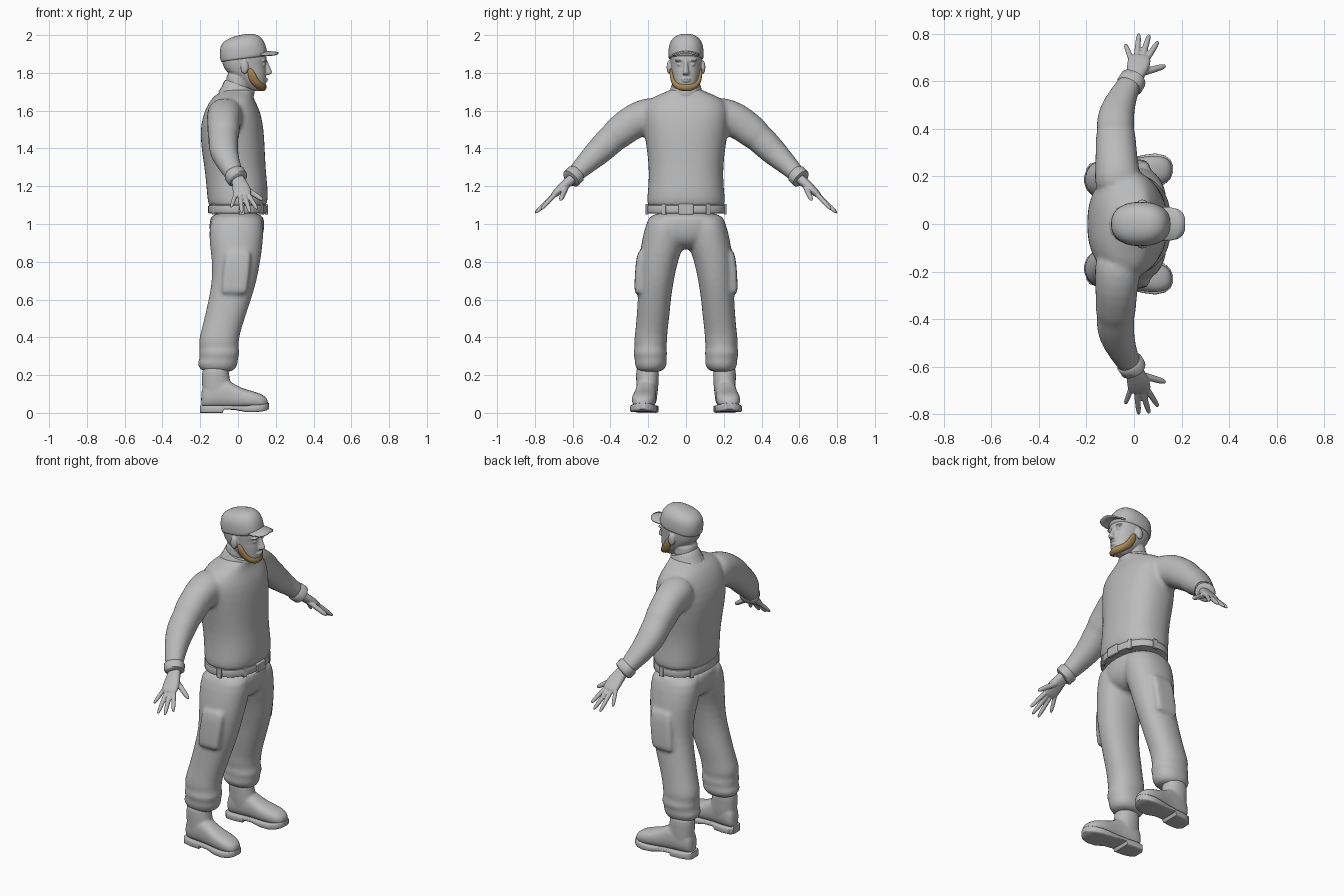
import bpy, bmesh, math
from mathutils import Vector, Matrix

def material(name, rgb):
    m = bpy.data.materials.new(name)
    m.diffuse_color = (*rgb, 1)
    return m

GREY = material("plain grey", (0.5, 0.5, 0.5))
TAN = material("beard tan", (0.39, 0.24, 0.09))

def spow(v, p):
    return math.copysign(abs(v) ** p, v)

def loft(bm, rings, s=1, n=20, e=2.2, axis=None, ref=(1, 0, 0)):
    """Skin superellipse rings (x, y, z, radius_u, radius_v); s=-1 mirrors in y."""
    P = [Vector(r[:3]) for r in rings]
    loops = []
    for i, r in enumerate(rings):
        t = Vector(axis) if axis else (P[min(i + 1, len(P) - 1)] - P[max(i - 1, 0)]).normalized()
        u = Vector(ref)
        u = (u - t * u.dot(t)).normalized()
        v = t.cross(u)
        ring = []
        for k in range(n):
            a = 2 * math.pi * k / n
            p = P[i] + u * r[3] * spow(math.cos(a), 2 / e) + v * r[4] * spow(math.sin(a), 2 / e)
            ring.append(bm.verts.new((p.x, p.y * s, p.z)))
        loops.append(ring)
    for a, b in zip(loops, loops[1:]):
        for k in range(n):
            bm.faces.new((a[k], a[(k + 1) % n], b[(k + 1) % n], b[k]))
    bm.faces.new(loops[0])
    bm.faces.new(loops[-1])

def stack(bm, rows, s=1, **kw):
    """Horizontal slices (z, x0, x1, y0, y1)."""
    loft(bm, [((a + b) / 2, (c + d) / 2, z, (b - a) / 2, (d - c) / 2) for z, a, b, c, d in rows],
         s, axis=(0, 0, 1), **kw)

def ball(bm, c, r):
    bmesh.ops.create_uvsphere(bm, u_segments=16, v_segments=10, radius=1,
                              matrix=Matrix.Translation(c) @ Matrix.Diagonal((*r, 1)))

def box(bm, c, size, rot=0):
    bmesh.ops.create_cube(bm, size=1, matrix=Matrix.Translation(c) @ Matrix.Rotation(rot, 4, 'Z')
                          @ Matrix.Diagonal((*size, 1)))

def finish(name, bm, mat=GREY, sub=0, voxel=0, smooth=0, bevel=0, angle=40):
    bmesh.ops.recalc_face_normals(bm, faces=bm.faces)
    me = bpy.data.meshes.new(name)
    bm.to_mesh(me)
    bm.free()
    me.materials.append(mat)
    ob = bpy.data.objects.new(name, me)
    bpy.context.collection.objects.link(ob)
    bpy.ops.object.select_all(action='DESELECT')
    ob.select_set(True)
    bpy.context.view_layer.objects.active = ob
    bpy.ops.object.shade_smooth_by_angle(angle=math.radians(180 if sub else angle))
    if bevel:
        m = ob.modifiers.new("bevel", 'BEVEL')
        m.width, m.segments = bevel, 2
    if sub:
        ob.modifiers.new("subdivide", 'SUBSURF').levels = sub
    if voxel:
        m = ob.modifiers.new("merge", 'REMESH')
        m.mode, m.voxel_size, m.use_smooth_shade = 'VOXEL', voxel, True
    if smooth:
        m = ob.modifiers.new("relax", 'SMOOTH')
        m.factor, m.iterations = 0.5, smooth
    return ob

# Jumper: torso with both sleeves merged
bm = bmesh.new()
stack(bm, [(z, a, b, -h, h) for z, a, b, h in [
    (1.085, -.145, .14, .195), (1.10, -.158, .152, .206), (1.14, -.163, .16, .207), (1.2, -.168, .157, .2),
    (1.3, -.178, .146, .196), (1.42, -.198, .142, .212), (1.52, -.2, .135, .226), (1.6, -.178, .118, .23),
    (1.65, -.15, .09, .21), (1.68, -.125, .08, .16), (1.7, -.09, .08, .1), (1.72, -.07, .08, .075)]], n=28, e=2.3)
for s in (1, -1):
    loft(bm, [(-.06, .13, 1.575, .1, .10), (-.07, .2, 1.57, .098, .1), (-.073, .265, 1.552, .09, .094),
              (-.076, .33, 1.505, .086, .088), (-.077, .365, 1.475, .086, .086), (-.077, .38, 1.462, .078, .078),
              (-.078, .42, 1.425, .081, .078), (-.075, .465, 1.38, .076, .072), (-.05, .53, 1.32, .062, .058),
              (-.028, .572, 1.278, .052, .048), (-.012, .6, 1.25, .05, .046)], s)
finish("jumper", bm, sub=1, voxel=.011, smooth=4)

# Collar
bm = bmesh.new()
loft(bm, [(-.015, 0, 1.665, .095, .1), (-.002, 0, 1.7, .088, .086), (.008, 0, 1.728, .086, .079),
          (.011, 0, 1.736, .08, .073)], n=28, e=2)
finish("collar", bm, angle=50)

# Sleeve cuffs
for s, side in ((1, "left"), (-1, "right")):
    bm = bmesh.new()
    loft(bm, [(-.022, .578, 1.27, .05, .046), (-.018, .584, 1.264, .057, .053),
              (-.003, .608, 1.24, .056, .052), (.001, .613, 1.235, .046, .042)], s, n=24)
    finish(side + "_cuff", bm, angle=50)

# Hands: palm, four fingers and thumb merged
for s, side in ((1, "left"), (-1, "right")):
    bm = bmesh.new()
    loft(bm, [(-.005, .59, 1.252, .034, .028), (.004, .62, 1.225, .036, .026), (.016, .655, 1.195, .048, .024),
              (.023, .69, 1.162, .05, .02), (.025, .71, 1.145, .042, .014)], s, n=16, e=2.5)
    for base, tip, r in [((.055, .695, 1.155), (.1, .765, 1.08), .0125), ((.035, .702, 1.15), (.063, .793, 1.062), .013),
                         ((.012, .702, 1.15), (.02, .797, 1.06), .0125), ((-.012, .692, 1.158), (-.036, .755, 1.09), .0115),
                         ((.03, .635, 1.195), (.13, .664, 1.128), .015)]:
        a, b = Vector(base), Vector(tip)
        rings = []
        for t, k in ((-.15, 1), (.15, 1.1), (.5, 1.02), (.8, .95), (.97, .7), (1.04, .3)):
            rings.append((*a.lerp(b, t), r * k, r * k))
        loft(bm, rings, s, n=10, e=2, ref=(.7, -.7, 0))
    finish(side + "_hand", bm, sub=1, voxel=.004, smooth=2)

# Trousers: hips, legs and thigh pockets merged
bm = bmesh.new()
stack(bm, [(1.07, -.145, .138, -.197, .197), (1.0, -.154, .142, -.213, .213), (.93, -.15, .135, -.19, .19),
           (.885, -.11, .1, -.11, .11), (.865, -.05, .05, -.05, .05)], n=28)
for s in (1, -1):
    stack(bm, [(1.06, -.14, .13, .01, .195), (.97, -.155, .138, .0, .222), (.88, -.15, .13, .012, .24),
               (.81, -.138, .12, .042, .248), (.7, -.138, .1, .064, .25), (.62, -.152, .076, .078, .255),
               (.5, -.178, .036, .088, .262), (.42, -.2, .01, .1, .27), (.37, -.21, .004, .098, .277),
               (.345, -.2, .002, .108, .268), (.315, -.21, .012, .095, .285), (.29, -.2, -.002, .107, .268),
               (.262, -.218, .002, .096, .276), (.235, -.205, -.012, .112, .262), (.215, -.182, -.03, .13, .252)], s, n=24)
    stack(bm, [(.63, -.085, .045, .2, .268), (.64, -.09, .05, .2, .275), (.76, -.08, .065, .2, .27),
               (.83, -.07, .07, .2, .262), (.87, -.06, .065, .18, .245)], s, n=16, e=5)
finish("trousers", bm, sub=1, voxel=.011, smooth=3)

# Belt, buckle and loops
bm = bmesh.new()
stack(bm, [(z, -.158 + d, .152 - d, -.209 + d, .209 - d)
           for z, d in ((1.056, .012), (1.058, .002), (1.062, 0), (1.095, 0), (1.099, .002), (1.1, .012))], n=40, e=2.25)
finish("belt", bm)
bm = bmesh.new()
box(bm, (.15, 0, 1.078), (.02, .078, .055))
finish("buckle", bm, bevel=.005)
bm = bmesh.new()
for s in (1, -1):
    box(bm, (.125, s * .115, 1.078), (.018, .025, .058), s * .45)
    box(bm, (.02, s * .207, 1.078), (.03, .014, .058))
    box(bm, (-.125, s * .125, 1.078), (.02, .025, .058), -s * .5)
finish("belt_loops", bm, bevel=.003)

# Boots and soles, toes turned slightly outward
def along(rows):
    return [(x, .2 + .085 * (x + .2), (lo + hi) / 2, h, (hi - lo) / 2) for x, h, lo, hi in rows]

for s, side in ((1, "left"), (-1, "right")):
    bm = bmesh.new()
    loft(bm, along([(-.196, .028, .03, .11), (-.18, .05, .025, .16), (-.11, .058, .025, .19), (-.05, .056, .025, .175),
                    (.0, .06, .025, .14), (.05, .065, .025, .122), (.1, .064, .025, .11), (.14, .05, .025, .092),
                    (.16, .025, .03, .07)]), s, axis=(1, 0, 0), ref=(0, 1, 0), e=2.5)
    stack(bm, [(.06, -.185, -.04, .15, .262), (.14, -.192, -.03, .146, .264), (.2, -.192, -.05, .143, .265),
               (.26, -.19, -.045, .14, .266)], s)
    finish(side + "_boot", bm, sub=1, voxel=.008, smooth=3)
    bm = bmesh.new()
    loft(bm, along([(-.2, .034, 0, .04), (-.185, .052, 0, .04), (-.14, .06, 0, .04), (-.082, .058, 0, .04),
                    (-.074, .058, .018, .04), (-.02, .06, .016, .04), (.04, .07, .005, .04), (.09, .072, .004, .042),
                    (.13, .06, .008, .046), (.153, .04, .014, .05), (.163, .016, .02, .052)]),
         s, axis=(1, 0, 0), ref=(0, 1, 0), e=7, n=24)
    finish(side + "_sole", bm)

# Head: skull, neck, nose, ears, brow and lips merged
bm = bmesh.new()
stack(bm, [(z, a, b, -h, h) for z, a, b, h in [
    (1.702, .07, .13, .025), (1.718, .045, .145, .042), (1.745, .02, .148, .06), (1.775, -.02, .148, .071),
    (1.81, -.068, .151, .079), (1.845, -.083, .145, .083), (1.875, -.088, .156, .086), (1.92, -.088, .145, .085),
    (1.955, -.07, .11, .065)]], n=24, e=2.3)
loft(bm, [(-.005, 0, 1.68, .066, .068), (-.003, 0, 1.74, .062, .067), (0, 0, 1.82, .06, .066)])
stack(bm, [(1.788, .13, .164, -.02, .02), (1.798, .13, .185, -.019, .019), (1.812, .13, .18, -.014, .014),
           (1.85, .13, .161, -.01, .01), (1.87, .13, .156, -.012, .012)], n=12)
ball(bm, (.143, 0, 1.768), (.017, .027, .006))
ball(bm, (.143, 0, 1.757), (.015, .024, .007))
for s in (1, -1):
    ball(bm, (.035, s * .09, 1.83), (.022, .013, .036))
    ball(bm, (.138, s * .035, 1.866), (.017, .026, .007))
    ball(bm, (.134, s * .033, 1.845), (.013, .016, .009))
finish("head", bm, sub=1, voxel=.0045, smooth=2)

# Beard band along the jaw
half = [(.06, .077, 1.825, .012, .008), (.07, .077, 1.795, .02, .011), (.082, .071, 1.765, .024, .012),
        (.102, .058, 1.738, .022, .016), (.126, .034, 1.725, .02, .02)]
bm = bmesh.new()
loft(bm, half + [(.134, 0, 1.724, .021, .023)] + [(x, -y, z, a, b) for x, y, z, a, b in half[::-1]], n=14)
finish("beard", bm, TAN, sub=1)

# Cap crown and peak
bm = bmesh.new()
loft(bm, [(.034, 0, 1.874, .118, .088), (.034, 0, 1.877, .125, .093), (.028, 0, 1.9, .127, .094),
          (.023, 0, 1.94, .122, .093), (.018, 0, 1.972, .108, .08), (.014, 0, 1.992, .078, .056),
          (.012, 0, 2.001, .03, .02)], n=28, e=2.3)
finish("cap", bm, sub=1)
bm = bmesh.new()
N = 16
rows = []
for j in range(5):
    row = []
    for i in range(N + 1):
        t = -1 + 2 * i / N
        out = .142 + .073 * max(0, 1 - abs(t) ** 3) ** .5
        x = .1 + (out - .1) * j / 4
        row.append(bm.verts.new((x, .07 * t, 1.918 - .02 * t * t - .1 * (x - .1))))
    rows.append(row)
for a, b in zip(rows, rows[1:]):
    for i in range(N):
        bm.faces.new((a[i], a[i + 1], b[i + 1], b[i]))
peak = finish("cap_peak", bm)
m = peak.modifiers.new("thickness", 'SOLIDIFY')
m.thickness, m.offset = .008, 0
